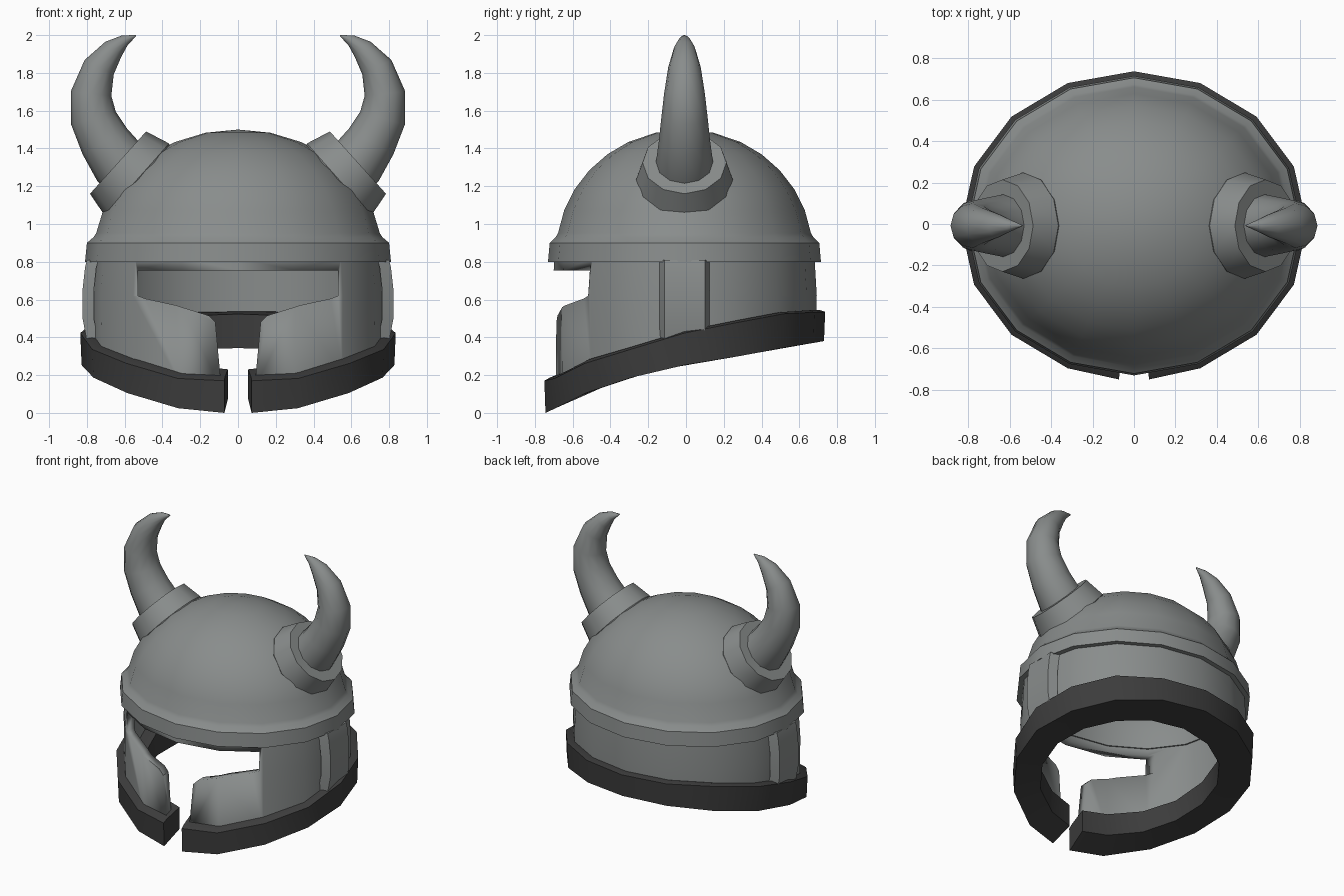
import bpy, bmesh, math
from mathutils import Vector, Matrix

if "Cube" in bpy.data.objects:
    bpy.data.objects.remove(bpy.data.objects["Cube"])


def material(name, c):
    m = bpy.data.materials.new(name)
    m.diffuse_color = (*c, 1)
    m.use_nodes = True
    m.node_tree.nodes["Principled BSDF"].inputs["Base Color"].default_value = m.diffuse_color
    return m


STEEL = material("steel_grey", (0.25, 0.265, 0.262))
DARK = material("dark_trim", (0.045, 0.045, 0.045))
YS, YO = 0.892, -0.008     # the helmet is slightly narrower front to back
FRONT = -90


def finish(bm, name, mat, angle=35):
    bmesh.ops.remove_doubles(bm, verts=bm.verts, dist=0.0005)
    bmesh.ops.recalc_face_normals(bm, faces=bm.faces)
    me = bpy.data.meshes.new(name)
    bm.to_mesh(me)
    bm.free()
    ob = bpy.data.objects.new(name, me)
    bpy.context.collection.objects.link(ob)
    me.materials.append(mat)
    bpy.ops.object.select_all(action='DESELECT')
    ob.select_set(True)
    bpy.context.view_layer.objects.active = ob
    bpy.ops.object.shade_smooth_by_angle(angle=math.radians(angle))
    return ob


def loft(sections, closed_path=False, closed_section=True):
    """Skin a list of equal-length point sections, capping open ends."""
    bm = bmesh.new()
    rows = [[bm.verts.new(p) for p in s] for s in sections]
    n = len(rows[0])
    for i in range(len(rows) if closed_path else len(rows) - 1):
        a, b = rows[i], rows[(i + 1) % len(rows)]
        for j in range(n if closed_section else n - 1):
            k = (j + 1) % n
            bm.faces.new((a[j], a[k], b[k], b[j]))
    if not closed_path:
        bm.faces.new(rows[0])
        bm.faces.new(rows[-1])
    return bm


def around(r, deg):
    a = math.radians(deg)
    return r * math.cos(a), r * YS * math.sin(a) + YO


def interp(table, y):
    for (y0, z0), (y1, z1) in zip(table, table[1:]):
        if y <= y1:
            break
    t = max(0, min(1, (y - y0) / (y1 - y0)))
    return z0 + (z1 - z0) * t


TOP = [(-0.74, 0.17), (-0.67, 0.19), (-0.52, 0.27), (-0.28, 0.34), (0.0, 0.425),
       (0.28, 0.48), (0.52, 0.525), (0.73, 0.535)]
BOT = [(-0.74, 0.0), (-0.68, 0.03), (-0.52, 0.11), (-0.28, 0.19), (0.0, 0.255),
       (0.28, 0.30), (0.52, 0.345), (0.73, 0.38)]
RING = [22.5 * i for i in range(16)]

# dome with the flared rim band, hollow inside
arc = [math.radians(a) for a in (9, 20, 31, 42, 53, 64, 77)]
prof = [(0.70, 0.80), (0.81, 0.80), (0.80, 0.90), (0.765, 0.93)]
prof += [(0.76 * math.cos(a), 0.85 + 0.65 * math.sin(a)) for a in arc] + [(0, 1.5)]
prof += [(0, 1.43)] + [(0.70 * math.cos(a), 0.85 + 0.58 * math.sin(a)) for a in reversed(arc)]
bm = bmesh.new()
rows = [[bm.verts.new((*around(r, d), z)) for r, z in prof] for d in RING]
for i in range(16):
    a, b = rows[i], rows[(i + 1) % 16]
    for j in range(len(prof)):
        k = (j + 1) % len(prof)
        if prof[j][0] or prof[k][0]:
            bm.faces.new((a[j], a[k], b[k], b[j]))
finish(bm, "dome", STEEL)

# face and neck wall
secs = []
for d in RING:
    s = []
    for r, z in ((0.772, 0.82), (0.785, 0.62), (0.782, None), (0.72, None), (0.71, 0.82)):
        x, y = around(r, d)
        s.append((x, y, z if z else interp(TOP, y) - 0.06))
    secs.append(s)
wall = finish(loft(secs, closed_path=True), "face_wall", STEEL)

# eye slot and breathing gap cut out of the wall
half = [(0.53, 0.755), (0.53, 0.62), (0.49, 0.605), (0.33, 0.57), (0.155, 0.515),
        (0.12, 0.48), (0.075, 0.0)]
outline = half + [(-x, z) for x, z in reversed(half)]
cutter = finish(loft([[(x, y, z) for x, z in outline] for y in (-1.0, -0.2)]), "slot_cutter", STEEL)
cutter.hide_render = True
bpy.context.view_layer.objects.active = wall
mod = wall.modifiers.new("slot", 'BOOLEAN')
mod.object, mod.operation, mod.solver = cutter, 'DIFFERENCE', 'EXACT'
bpy.ops.object.modifier_apply(modifier=mod.name)
bpy.data.objects.remove(cutter)

# sloping dark band around the lower edge, open at the chin
secs = []
for d in [FRONT + 5] + [FRONT + 22.5 * i for i in range(1, 16)] + [FRONT + 355]:
    s = []
    for r, table, dz in ((0.828, BOT, 0), (0.835, TOP, 0), (0.80, TOP, 0.012),
                         (0.62, TOP, 0.0), (0.62, BOT, 0)):
        x, y = around(r, d)
        if r < 0.7:
            y -= 0.035
        s.append((x, y, interp(table, y) + dz))
    secs.append(s)
finish(loft(secs), "lower_band", DARK)

# horn path: x, z, radius
HORN = [(0.57, 1.27, 0.155), (0.625, 1.32, 0.152), (0.705, 1.437, 0.136), (0.765, 1.56, 0.123),
        (0.778, 1.69, 0.108), (0.735, 1.83, 0.086), (0.66, 1.925, 0.058),
        (0.60, 1.972, 0.030), (0.54, 1.998, 0.003)]


def rings(path, sides):
    out = []
    for i, (x, z, r) in enumerate(path):
        p, q = path[max(i - 1, 0)], path[min(i + 1, len(path) - 1)]
        t = Vector((q[0] - p[0], 0, q[1] - p[1])).normalized()
        n = Vector((-t.z, 0, t.x))
        out.append([Vector((x, YO, z)) + r * (math.cos(a) * n + Vector((0, math.sin(a), 0)))
                    for a in (2 * math.pi * k / sides for k in range(sides))])
    return out


def mirrored(bm, s):
    bmesh.ops.transform(bm, matrix=Matrix.Diagonal((s, 1, 1, 1)), verts=bm.verts)
    return bm


for s, side in ((1, "right"), (-1, "left")):
    finish(mirrored(loft(rings(HORN, 12)), s), side + "_horn", STEEL, 60)
    # tapered collar at the horn root
    collar = [(0.50, 1.205, 0.235), (0.535, 1.235, 0.256), (0.635, 1.325, 0.222)]
    finish(mirrored(loft(rings(collar, 12)), s), side + "_horn_collar", STEEL)
    # bowed ear plate with chamfered sides
    plate = [[(x - 0.06, -0.14, z), (x, -0.115, z), (x, 0.10, z), (x - 0.06, 0.125, z)]
             for z, x in ((0.81, 0.80), (0.77, 0.81), (0.65, 0.823), (0.5, 0.823), (0.38, 0.80))]
    finish(mirrored(loft(plate), s), side + "_ear_plate", STEEL)
